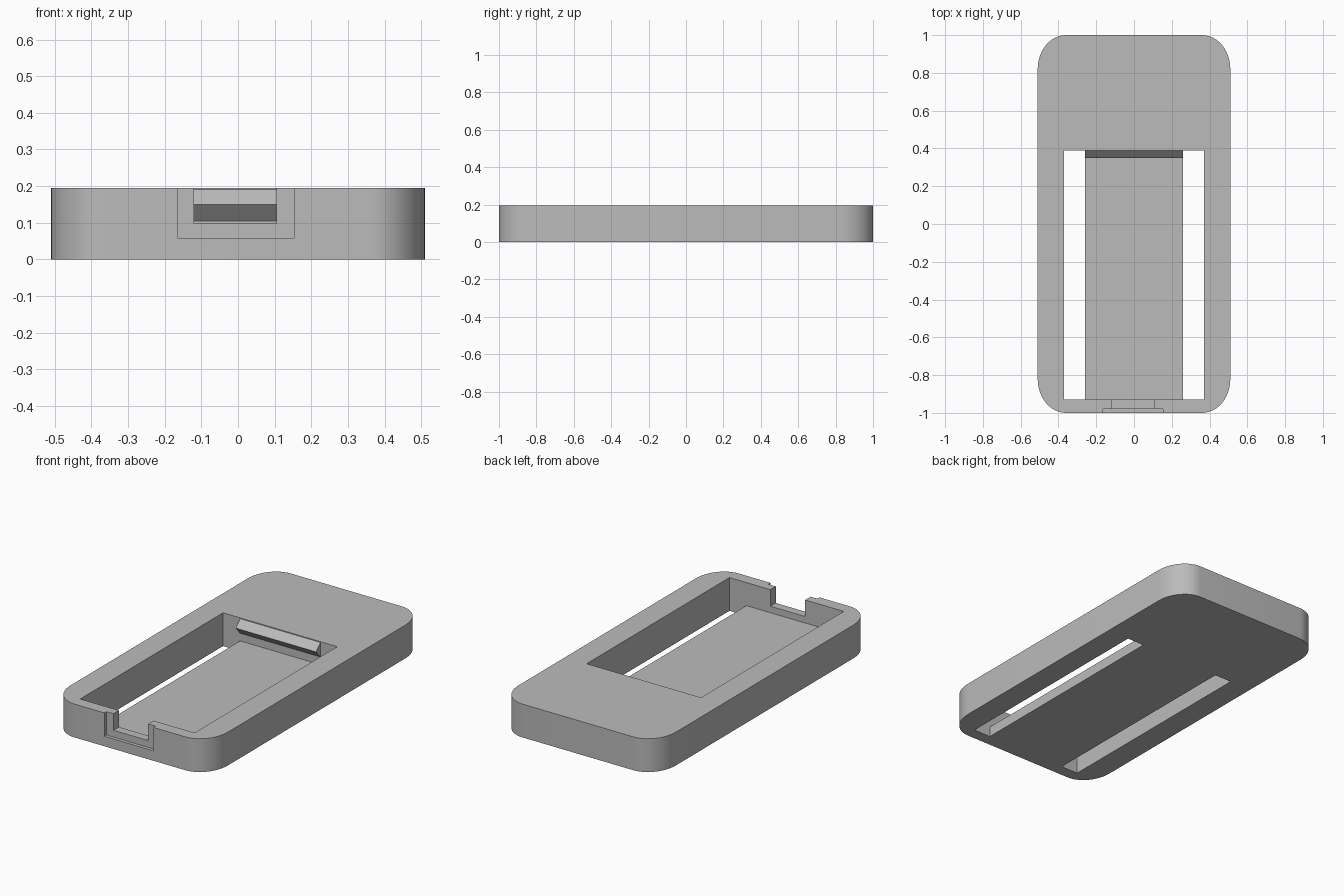
import bpy, bmesh
from math import cos, sin, pi, radians

cube = bpy.data.objects.get("Cube")
if cube:
    bpy.data.objects.remove(cube, do_unlink=True)

HEIGHT = 0.195
HALF_X, HALF_Y = 0.51, 1.0
FLOOR = 0.06
POCKET_X, TRAY_X = 0.37, 0.26
FRONT, BACK = -0.93, 0.39

# One plain grey for everything
grey = bpy.data.materials.new("grey plastic")
grey.use_nodes = True
colour = (0.5, 0.5, 0.5, 1)
grey.diffuse_color = colour
grey.node_tree.nodes["Principled BSDF"].inputs["Base Color"].default_value = colour


def prism(name, points, offset):
    """Extrude a flat polygon along the offset vector."""
    bm = bmesh.new()
    face = bm.faces.new([bm.verts.new(p) for p in points])
    top = bmesh.ops.extrude_face_region(bm, geom=[face])["geom"]
    verts = [v for v in top if isinstance(v, bmesh.types.BMVert)]
    bmesh.ops.translate(bm, verts=verts, vec=offset)
    bmesh.ops.recalc_face_normals(bm, faces=bm.faces)
    mesh = bpy.data.meshes.new(name)
    bm.to_mesh(mesh)
    bm.free()
    mesh.materials.append(grey)
    obj = bpy.data.objects.new(name, mesh)
    bpy.context.collection.objects.link(obj)
    return obj


def box(name, x0, x1, y0, y1, z0, z1):
    base = [(x0, y0, z0), (x1, y0, z0), (x1, y1, z0), (x0, y1, z0)]
    return prism(name, base, (0, 0, z1 - z0))


def cut(target, cutter):
    """Subtract the cutter from the target, then discard it."""
    mod = target.modifiers.new("cut", 'BOOLEAN')
    mod.operation = 'DIFFERENCE'
    mod.solver = 'EXACT'
    mod.object = cutter
    bpy.context.view_layer.update()
    graph = bpy.context.evaluated_depsgraph_get()
    mesh = bpy.data.meshes.new_from_object(target.evaluated_get(graph))
    target.modifiers.clear()
    target.data = mesh
    bpy.data.objects.remove(cutter, do_unlink=True)


# Case body with soft elliptical corners
RX, RY, STEPS = 0.15, 0.18, 12
outline = []
for quarter, (sx, sy) in enumerate([(1, 1), (-1, 1), (-1, -1), (1, -1)]):
    for i in range(STEPS + 1):
        a = (quarter + i / STEPS) * pi / 2
        outline.append((sx * (HALF_X - RX) + RX * cos(a),
                        sy * (HALF_Y - RY) + RY * sin(a), 0))
case = prism("case_body", outline, (0, 0, HEIGHT))

# Open pocket, leaving a tray floor
cut(case, box("pocket_cutter", -POCKET_X, POCKET_X, FRONT, BACK, FLOOR, 0.3))

# Long slots through the floor on both sides of the tray
for side in (-1, 1):
    x0, x1 = sorted((side * TRAY_X, side * POCKET_X))
    cut(case, box("slot_cutter", x0, x1, FRONT, BACK, -0.1, 0.1))

# Shallow recess in the front face and the plug notch through the wall
cut(case, box("recess_cutter", -0.165, 0.153, -1.1, -0.98, 0.058, 0.3))
cut(case, box("notch_cutter", -0.12, 0.105, -1.1, FRONT + 0.02, 0.098, 0.3))

# Wedge-shaped catch on the back wall of the pocket
catch = prism("retaining_catch",
              [(-TRAY_X, BACK, 0.19), (-TRAY_X, 0.35, 0.15), (-TRAY_X, BACK, 0.105)],
              (2 * TRAY_X, 0, 0))

# Smooth round corners, crisp edges elsewhere
bpy.ops.object.select_all(action='DESELECT')
case.select_set(True)
bpy.context.view_layer.objects.active = case
bpy.ops.object.shade_smooth_by_angle(angle=radians(30))
